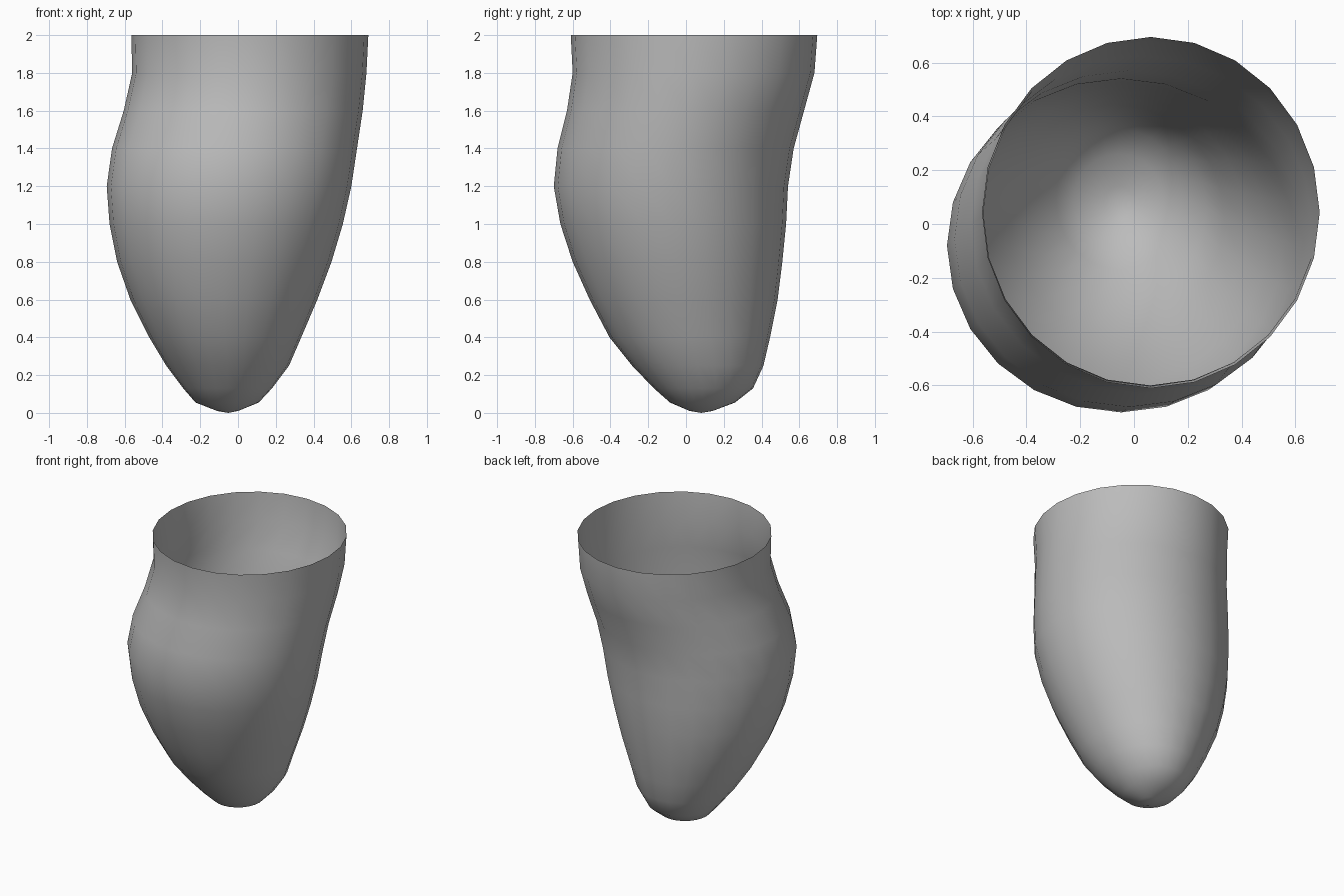
import bpy, bmesh, math

if "Cube" in bpy.data.objects:
    bpy.data.objects.remove(bpy.data.objects["Cube"])

SIDES = 24

# Cross-sections: height, min x, max x, min y, max y
SECTIONS = [
    (2.00, -0.565, 0.69, -0.61, 0.695),
    (1.80, -0.56, 0.68, -0.60, 0.68),
    (1.60, -0.605, 0.66, -0.63, 0.625),
    (1.40, -0.667, 0.63, -0.68, 0.57),
    (1.20, -0.695, 0.60, -0.70, 0.54),
    (1.00, -0.68, 0.555, -0.665, 0.53),
    (0.80, -0.64, 0.495, -0.60, 0.51),
    (0.60, -0.57, 0.42, -0.51, 0.485),
    (0.40, -0.47, 0.335, -0.405, 0.445),
    (0.25, -0.38, 0.27, -0.285, 0.41),
    (0.13, -0.29, 0.18, -0.17, 0.355),
    (0.055, -0.225, 0.11, -0.085, 0.26),
    (0.01, -0.11, 0.00, 0.02, 0.14),
]

grey = bpy.data.materials.new("plain grey")
grey.diffuse_color = (0.5, 0.5, 0.5, 1)
grey.use_nodes = True
grey.node_tree.nodes["Principled BSDF"].inputs["Base Color"].default_value = grey.diffuse_color

# Open-topped socket shell, lofted through the cross-sections
bm = bmesh.new()
rings = []
for z, x0, x1, y0, y1 in SECTIONS:
    ring = []
    for i in range(SIDES):
        a = math.tau * i / SIDES
        ring.append(bm.verts.new(((x0 + x1) / 2 + (x1 - x0) / 2 * math.cos(a),
                                  (y0 + y1) / 2 + (y1 - y0) / 2 * math.sin(a), z)))
    rings.append(ring)
for upper, lower in zip(rings, rings[1:]):
    for i in range(SIDES):
        j = (i + 1) % SIDES
        bm.faces.new((upper[i], lower[i], lower[j], upper[j]))

# Closed rounded tip
tip = bm.verts.new((-0.05, 0.08, 0))
for i in range(SIDES):
    bm.faces.new((rings[-1][(i + 1) % SIDES], rings[-1][i], tip))

mesh = bpy.data.meshes.new("socket_shell")
bm.to_mesh(mesh)
bm.free()
mesh.materials.append(grey)
shell = bpy.data.objects.new("socket_shell", mesh)
bpy.context.collection.objects.link(shell)
bpy.context.view_layer.objects.active = shell
shell.select_set(True)
bpy.ops.object.shade_smooth_by_angle(angle=math.radians(40))
